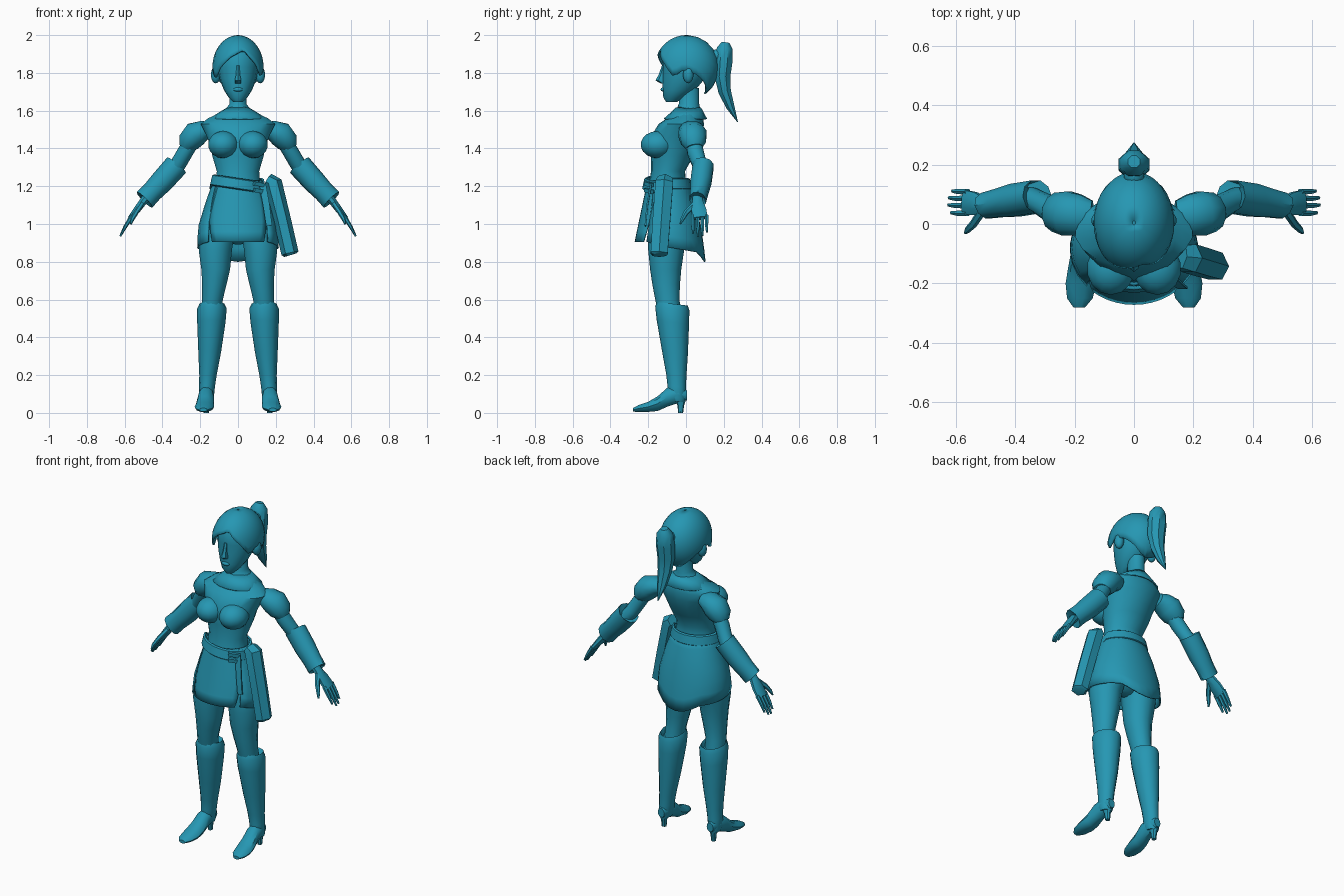
import bpy, bmesh
from math import sin, cos, pi, sqrt, radians, degrees, acos
from mathutils import Vector

teal = bpy.data.materials.new("teal")
teal.diffuse_color = (0.019, 0.31, 0.45, 1)


def finish(name, bm, mirror=False, thick=0, angle=40):
    bmesh.ops.recalc_face_normals(bm, faces=bm.faces[:])
    me = bpy.data.meshes.new(name)
    bm.to_mesh(me)
    bm.free()
    ob = bpy.data.objects.new(name, me)
    bpy.context.collection.objects.link(ob)
    me.materials.append(teal)
    bpy.context.view_layer.objects.active = ob
    for o in bpy.context.selected_objects:
        o.select_set(False)
    ob.select_set(True)
    bpy.ops.object.shade_smooth_by_angle(angle=radians(angle))
    if thick:
        m = ob.modifiers.new("thickness", 'SOLIDIFY')
        m.thickness, m.offset = thick, 0
    if mirror:
        ob.modifiers.new("mirror", 'MIRROR')
    return ob


def skin(name, rings, closed=True, cap=True, **kw):
    """Joins rings of points into a surface."""
    bm = bmesh.new()
    vs = [[bm.verts.new(p) for p in r] for r in rings]
    n = len(vs[0])
    for a, b in zip(vs, vs[1:]):
        for i in range(n if closed else n - 1):
            j = (i + 1) % n
            bm.faces.new((a[i], a[j], b[j], b[i]))
    if cap:
        bm.faces.new(vs[0])
        bm.faces.new(vs[-1])
    return finish(name, bm, **kw)


def stack(name, rows, n=14, tilt=0, **kw):
    """Rows of (z, centre x, half width, front y, back y)."""
    rings = []
    for z, cx, rx, yf, yb in rows:
        cy, ry = (yf + yb) / 2, (yb - yf) / 2
        rings.append([(cx + rx * sin(2 * pi * i / n), cy - ry * cos(2 * pi * i / n),
                       z + tilt * ry * cos(2 * pi * i / n)) for i in range(n)])
    return skin(name, rings, **kw)


def limb(name, rows, n=10, **kw):
    """Rows of (x, y, z, half width, half depth) along a path."""
    pts = [Vector(r[:3]) for r in rows]
    rings = []
    for k, r in enumerate(rows):
        t = (pts[min(k + 1, len(pts) - 1)] - pts[max(k - 1, 0)]).normalized()
        u = Vector((0, 1, 0))
        u = (u - t * u.dot(t)).normalized()
        v = t.cross(u)
        rings.append([pts[k] + u * r[3] * cos(2 * pi * (i + .5) / n)
                      + v * r[4] * sin(2 * pi * (i + .5) / n) for i in range(n)])
    return skin(name, rings, **kw)


def ball(name, c, r, **kw):
    bm = bmesh.new()
    bmesh.ops.create_uvsphere(bm, u_segments=14, v_segments=9, radius=1)
    for v in bm.verts:
        v.co = Vector(c) + Vector([a * b for a, b in zip(v.co, r)])
    return finish(name, bm, **kw)


def interp(x, table):
    for (a, u), (b, v) in zip(table, table[1:]):
        if x <= b:
            return u + (v - u) * (x - a) / (b - a)
    return table[-1][1]


# Torso and bust
stack("torso", [(1.14, 0, .14, -.21, .02), (1.22, 0, .118, -.195, .0), (1.28, 0, .114, -.185, -.005),
                (1.36, 0, .138, -.185, .04), (1.42, 0, .15, -.19, .07), (1.48, 0, .175, -.175, .09),
                (1.53, 0, .2, -.145, .095), (1.56, 0, .16, -.1, .09), (1.6, 0, .075, -.055, .078),
                (1.635, 0, .045, -.038, .07), (1.72, 0, .045, -.035, .07)], n=18)
ball("bust", (.078, -.15, 1.42), (.082, .09, .072), mirror=True)
ball("pelvis", (0, -.09, 1.03), (.16, .1, .14))

# Collar laid over the shoulders
stack("collar", [(1.615, 0, .052, -.05, .076), (1.59, 0, .095, -.075, .09), (1.555, 0, .15, -.115, .108)],
      n=16, cap=False, thick=.008)

# Head, nose, lips and ears
stack("head", [(1.645, 0, .024, -.105, -.05), (1.67, 0, .05, -.12, -.005), (1.71, 0, .075, -.124, .05),
               (1.77, 0, .098, -.125, .1), (1.83, 0, .108, -.122, .12), (1.89, 0, .106, -.125, .12),
               (1.95, 0, .07, -.085, .09)], n=16)
stack("nose", [(1.745, 0, .017, -.135, -.1), (1.76, 0, .02, -.162, -.1), (1.79, 0, .012, -.145, -.1),
               (1.84, 0, .009, -.127, -.1)], n=6)
ball("lips", (0, -.122, 1.712), (.026, .012, .011))
ball("ear", (.118, .012, 1.79), (.026, .028, .045), mirror=True)

# Hair: dome from the crown to a swept, side-parted hem
hem = [(-180, 1.69), (-150, 1.705), (-110, 1.79), (-85, 1.82), (-65, 1.77), (-45, 1.83), (-20, 1.885),
       (15, 1.925), (28, 1.89), (45, 1.85), (65, 1.78), (85, 1.82), (110, 1.79), (150, 1.705), (180, 1.69)]
rings = []
for k in range(9):
    ring = []
    for i in range(40):
        a = -pi + 2 * pi * i / 40
        end = acos((interp(degrees(a), hem) - 1.83) / .17)
        phi = .04 + (end - .04) * k / 8
        dz = cos(phi)
        r = sqrt(1 - (dz * (.4 if dz < 0 and cos(a) > 0 else 1)) ** 2)
        ring.append((.131 * r * sin(a), .004 - .166 * r * cos(a), 1.828 + .167 * dz))
    rings.append(ring)
hair = skin("hair", rings, cap=False, thick=.01)
ball("hair_crown", (0, .004, 1.985), (.035, .045, .012))

# Ponytail
ball("hair_tie", (0, .165, 1.89), (.035, .04, .035))
limb("ponytail", [(0, .21, 1.962, .022, .022), (0, .205, 1.93, .045, .048), (0, .2, 1.86, .05, .056),
                  (0, .193, 1.78, .045, .052), (0, .205, 1.7, .036, .042), (0, .235, 1.62, .024, .028),
                  (0, .273, 1.54, .002, .002)], n=8)

# Arms: puffed sleeve, upper arm, flared bracer
limb("sleeve", [(.14, .03, 1.5, .05, .04), (.18, .03, 1.495, .07, .055), (.225, .035, 1.475, .077, .07),
                (.26, .04, 1.435, .068, .062), (.275, .045, 1.405, .045, .04)], n=12, mirror=True)
limb("upper_arm", [(.23, .035, 1.46, .045, .04), (.28, .05, 1.38, .045, .042), (.315, .07, 1.32, .04, .042),
                   (.345, .085, 1.28, .04, .04), (.4, .08, 1.23, .04, .04)], mirror=True)
limb("bracer", [(.365, .088, 1.27, .04, .045), (.325, .092, 1.312, .058, .064), (.4, .08, 1.228, .058, .062),
                (.455, .07, 1.17, .05, .056), (.495, .062, 1.128, .046, .058), (.48, .062, 1.145, .03, .03)],
     mirror=True)

# Hands
limb("palm", [(.475, .06, 1.15, .028, .026), (.505, .062, 1.115, .03, .022), (.535, .068, 1.075, .042, .02),
              (.57, .074, 1.03, .044, .015)], n=8, mirror=True)
for i, (y, e) in enumerate([(.036, .85), (.062, 1), (.086, .97), (.109, .8)]):
    limb(f"finger_{i + 1}", [(.56, y, 1.045, .011, .012), (.56 + .037 * e, y, 1.045 - .06 * e, .01, .01),
                             (.56 + .064 * e, y + .002, 1.045 - .11 * e, .006, .005)], n=6, mirror=True)
limb("thumb", [(.51, .045, 1.105, .016, .014), (.54, .0, 1.06, .014, .013), (.56, -.02, 1.025, .011, .011),
               (.567, -.03, 1.0, .005, .005)], n=6, mirror=True)


# Skirt: front panel and pointed back wrap
def skirt_point(a, t, z0):
    z = 1.23 + (z0 - 1.23) * t
    rx = interp(t, [(0, .126), (.3, .165), (.7, .208), (1, .212)])
    yf = interp(t, [(0, -.2), (1, -.268)])
    yb = interp(t, [(0, .008), (.35, .055), (.7, .085), (1, .1)])
    return (rx * sin(a), (yf + yb) / 2 - (yb - yf) / 2 * cos(a), z)


rows = [k / 6 for k in range(7)]
skin("skirt_front", [[skirt_point(radians((60 - 20 * t) * (i / 5 - 1)), t, .905) for i in range(11)]
                     for t in rows], closed=False, cap=False, thick=.008)
back = []
for t in rows:
    ring = []
    for i in range(21):
        a = radians(48 + 264 * i / 20)
        ring.append(skirt_point(a, t, interp(-cos(a), [(-1, .92), (0, .875), (.8, .85), (1, .8)])))
    back.append(ring)
skin("skirt_back", back, closed=False, cap=False, thick=.008)

# Slanted belt with buckle, hanging strap and scabbard
belt = []
for z, r in ((1.175, .142), (1.18, .148), (1.225, .138), (1.23, .13)):
    belt.append([(r * sin(pi * i / 12), -.1 - (r - .02) * cos(pi * i / 12),
                  z + .01 - (.15 * r * sin(pi * i / 12) if cos(pi * i / 12) > 0 else 0)) for i in range(24)])
skin("belt", belt, cap=False, thick=.008)
for i, z in enumerate((1.175, 1.21)):
    limb(f"buckle_{i + 1}", [(.085, -.215, z + .005, .012, .015), (.14, -.18, z - .005, .012, .015)], n=4)
limb("strap", [(.13, -.185, 1.21, .006, .025), (.15, -.205, 1.1, .006, .025), (.165, -.215, .99, .006, .022)], n=4)
limb("scabbard", [(.16, -.11, 1.235, .045, .035), (.185, -.115, 1.22, .054, .048), (.235, -.13, 1.02, .054, .046),
                  (.275, -.142, .845, .052, .046), (.278, -.142, .835, .04, .034)], n=6)

# Legs
stack("thigh", [(.5, .14, .055, -.14, -.02), (.6, .135, .056, -.163, -.035), (.68, .125, .066, -.178, -.032),
                (.76, .118, .078, -.19, -.025), (.86, .12, .09, -.2, -.01), (.96, .11, .095, -.2, .02),
                (1.06, .09, .085, -.18, .02)], mirror=True)

# Tall boots with a peaked cuff
stack("boot", [(.55, .138, .056, -.14, -.015), (.578, .138, .066, -.155, .01), (.552, .138, .078, -.163, .018),
               (.48, .141, .075, -.155, .016), (.32, .15, .06, -.127, .01), (.2, .159, .046, -.105, .002),
               (.14, .164, .042, -.098, .0), (.08, .168, .04, -.1, .0), (.06, .168, .032, -.09, -.005)],
      n=12, tilt=.12, mirror=True)

# Shoes: sections along the foot as (y, centre x, half width, bottom, top)
foot = []
for y, cx, w, b, t in [(.005, .166, .022, .065, .12), (-.04, .167, .04, .05, .15), (-.1, .17, .043, .03, .135),
                       (-.15, .174, .048, .008, .09), (-.2, .178, .052, .004, .06), (-.25, .182, .043, .004, .043),
                       (-.28, .184, .02, .006, .026)]:
    foot.append([(cx + w * cos(pi * i / 5), y, (b + t) / 2 + (t - b) / 2 * sin(pi * i / 5)) for i in range(10)])
skin("shoe", foot, mirror=True)
stack("heel", [(0, .168, .014, -.042, -.015), (.04, .168, .017, -.045, -.01), (.085, .168, .032, -.07, .005)],
      n=8, mirror=True)
